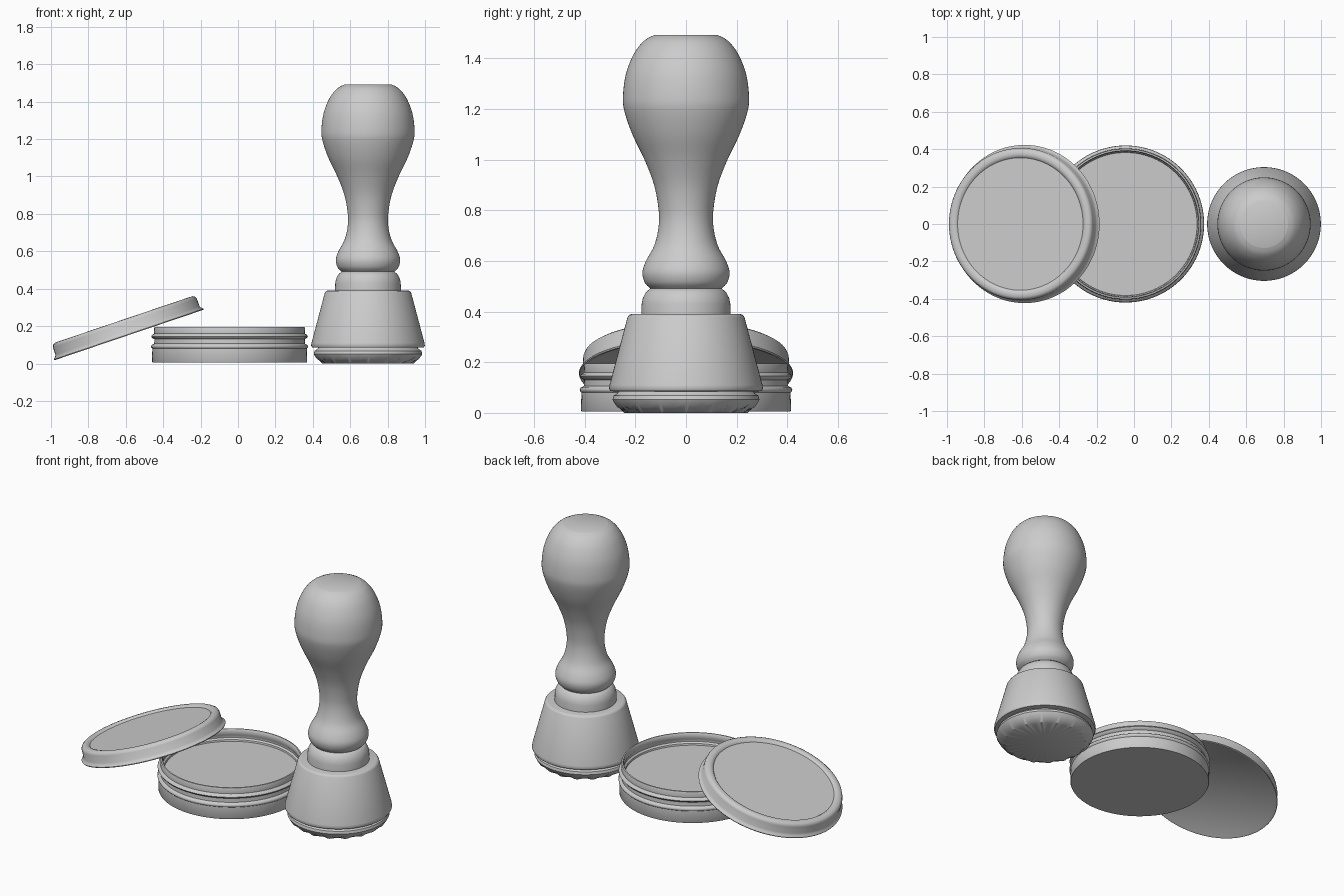
import bpy, bmesh
from math import sin, cos, pi, radians


def lathe(name, profile, loc, tilt=0.0, seg=96, wave=None):
    """Revolve (radius, z) points about z; wave(i, angle) offsets ring i as (dr, dz)."""
    bm = bmesh.new()
    rings = []
    for i, (r, z) in enumerate(profile):
        if r == 0:
            rings.append([bm.verts.new((0, 0, z))])
            continue
        ring = []
        for k in range(seg):
            a = 2 * pi * k / seg
            dr, dz = wave(i, a) if wave else (0, 0)
            ring.append(bm.verts.new(((r + dr) * cos(a), (r + dr) * sin(a), z + dz)))
        rings.append(ring)
    for a, b in zip(rings, rings[1:]):
        for k in range(seg):
            n = (k + 1) % seg
            if len(a) == 1:
                bm.faces.new((a[0], b[n], b[k]))
            elif len(b) == 1:
                bm.faces.new((a[k], a[n], b[0]))
            else:
                bm.faces.new((a[k], a[n], b[n], b[k]))
    bmesh.ops.recalc_face_normals(bm, faces=bm.faces)
    me = bpy.data.meshes.new(name)
    bm.to_mesh(me)
    bm.free()
    ob = bpy.data.objects.new(name, me)
    bpy.context.collection.objects.link(ob)
    ob.location = loc
    ob.rotation_euler = (0, tilt, 0)
    bpy.ops.object.select_all(action='DESELECT')
    ob.select_set(True)
    bpy.context.view_layer.objects.active = ob
    bpy.ops.object.shade_smooth_by_angle(angle=radians(40))
    return ob


def smooth(pts, steps=5):
    """Catmull-Rom curve through the profile points."""
    p = [pts[0]] + pts + [pts[-1]]
    out = []
    for i in range(1, len(p) - 2):
        for s in range(steps):
            t = s / steps
            out.append(tuple(0.5 * (2 * b + (c - a) * t + (2 * a - 5 * b + 4 * c - d) * t * t
                                    + (3 * b - a - 3 * c + d) * t ** 3)
                             for a, b, c, d in zip(p[i - 1], p[i], p[i + 1], p[i + 2])))
    return out + [pts[-1]]


STAMP = (0.695, 0, 0)

# turned handle with a flat top
handle = smooth([(0.14, 0.49), (0.163, 0.515), (0.172, 0.555), (0.158, 0.60), (0.126, 0.66),
                 (0.109, 0.73), (0.108, 0.80), (0.126, 0.90), (0.164, 1.0), (0.212, 1.1),
                 (0.243, 1.19), (0.249, 1.25), (0.237, 1.34), (0.205, 1.42), (0.165, 1.47),
                 (0.126, 1.492)])
lathe("stamp_handle", [(0, 0.49)] + handle + [(0, 1.492)], STAMP)

# collar between handle and base
lathe("stamp_collar", [(0, 0.38), (0.176, 0.38), (0.175, 0.43), (0.170, 0.455),
                       (0.157, 0.478), (0.14, 0.492), (0, 0.492)], STAMP)

# tapered base block
lathe("stamp_base", [(0, 0.085), (0.285, 0.085), (0.299, 0.087), (0.304, 0.096), (0.302, 0.11),
                     (0.231, 0.378), (0.225, 0.387), (0.215, 0.39), (0, 0.39)], STAMP)


# rubber pad with a scalloped lower edge
def scallop(i, a):
    w = cos(16 * a)
    return {1: (0.010 * w, 0), 2: (0.006 * w, 0.010 * w)}.get(i, (0, 0))


lathe("stamp_rubber", [(0, 0), (0.235, 0), (0.278, 0.030), (0.290, 0.052), (0.286, 0.068),
                       (0.272, 0.077), (0.262, 0.09), (0, 0.09)], STAMP, seg=128, wave=scallop)

# open ink tin with two ridges and a recessed pad surface
lathe("ink_tin", [(0, 0.005), (0.412, 0.005), (0.415, 0.010), (0.413, 0.080), (0.419, 0.086),
                  (0.420, 0.092), (0.416, 0.100), (0.403, 0.106), (0.402, 0.130), (0.414, 0.137),
                  (0.419, 0.145), (0.414, 0.153), (0.403, 0.160), (0.404, 0.188), (0.401, 0.195),
                  (0.393, 0.196), (0.389, 0.190), (0.388, 0.162), (0.394, 0.153), (0.394, 0.140),
                  (0.384, 0.132), (0.382, 0.122), (0, 0.122)], (-0.045, 0, 0))

# lid leaning on the tin, raised rim around a sunken panel
lathe("tin_lid", [(0, 0.004), (0.405, 0.004), (0.412, 0), (0.421, 0), (0.423, 0.005),
                  (0.413, 0.014), (0.407, 0.024), (0.406, 0.068), (0.401, 0.080),
                  (0.390, 0.087), (0.372, 0.088), (0.360, 0.084), (0.354, 0.077), (0, 0.077)],
      (-0.583, 0, 0.1525), tilt=radians(-18.7))
